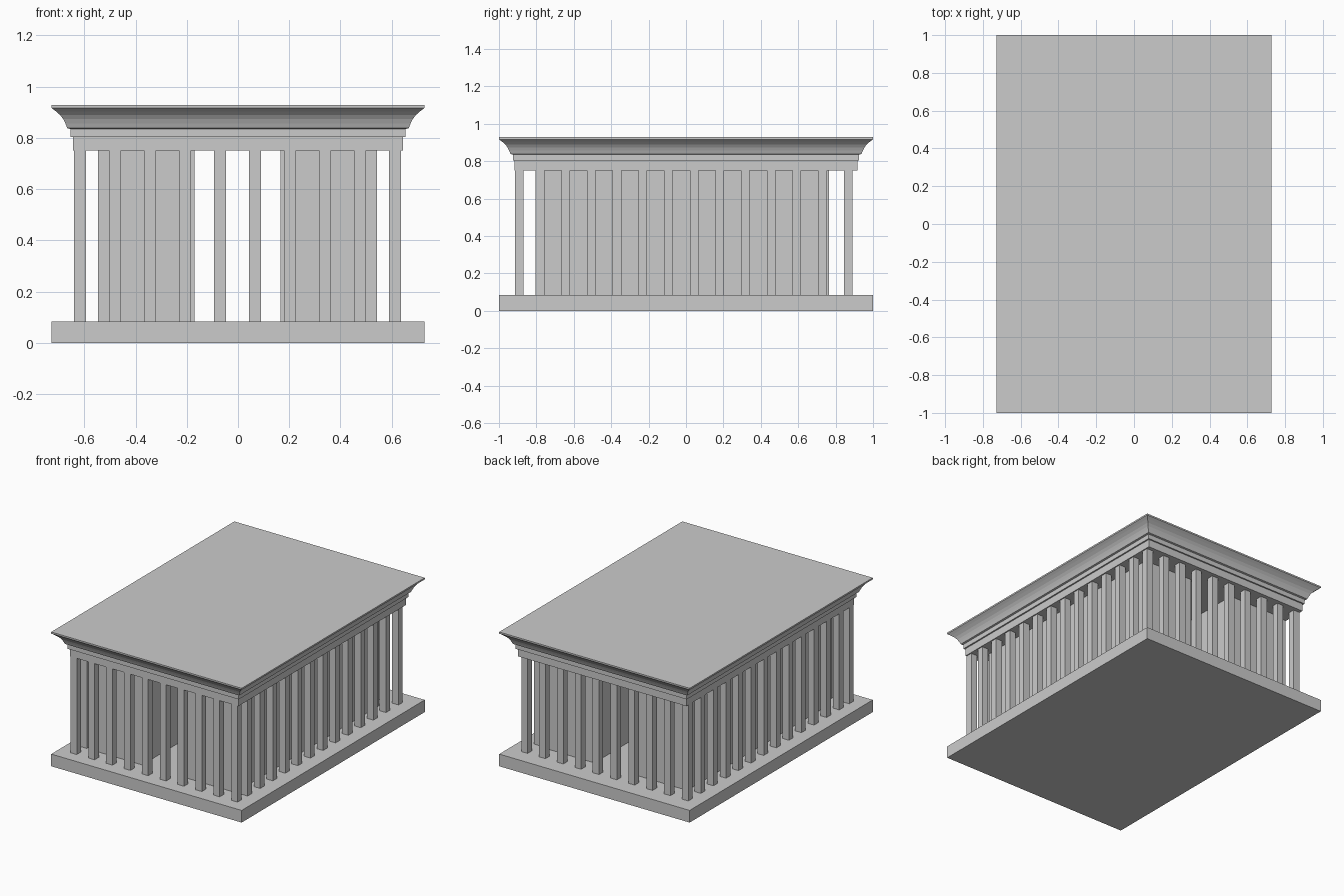
import bpy, bmesh

if "Cube" in bpy.data.objects:
    bpy.data.objects.remove(bpy.data.objects["Cube"])


def box(name, x0, x1, y0, y1, z0, z1):
    bm = bmesh.new()
    bmesh.ops.create_cube(bm, size=1)
    for v in bm.verts:
        v.co.x = x1 if v.co.x > 0 else x0
        v.co.y = y1 if v.co.y > 0 else y0
        v.co.z = z1 if v.co.z > 0 else z0
    return finish(bm, name)


def finish(bm, name):
    me = bpy.data.meshes.new(name)
    bmesh.ops.recalc_face_normals(bm, faces=bm.faces)
    bm.to_mesh(me)
    bm.free()
    ob = bpy.data.objects.new(name, me)
    bpy.context.collection.objects.link(ob)
    return ob


HX, HY = 0.728, 1.0
FLOOR, CAP = 0.084, 0.75


def stepped_slab(name, profile):
    """Stack rectangles given as (inset from the roof edge, height)."""
    bm = bmesh.new()
    rings = []
    for d, z in profile:
        x, y = HX - d, HY - d
        rings.append([bm.verts.new((sx * x, sy * y, z))
                      for sx, sy in ((-1, -1), (1, -1), (1, 1), (-1, 1))])
    for a, b in zip(rings, rings[1:]):
        for i in range(4):
            j = (i + 1) % 4
            bm.faces.new((a[i], a[j], b[j], b[i]))
    bm.faces.new(rings[0][::-1])
    bm.faces.new(rings[-1])
    return finish(bm, name)


# Base platform
box("platform", -HX, HX, -HY, HY, 0, FLOOR)

# Beams and flared cornice above the columns
stepped_slab("entablature", [
    (0.084, CAP), (0.084, 0.803), (0.074, 0.803), (0.074, 0.835),
    (0.062, 0.838), (0.059, 0.845), (0.054, 0.857), (0.046, 0.873),
    (0.034, 0.889), (0.017, 0.904), (0.0, 0.917), (0.0, 0.928)])

# Two inner chamber blocks with an open passage between them
box("left_chamber", -0.546, -0.169, -0.805, 0.765, FLOOR, CAP)
box("right_chamber", 0.165, 0.543, -0.805, 0.765, FLOOR, CAP)


def column(name, x, y):
    box(name, x - 0.024, x + 0.024, y - 0.023, y + 0.023, FLOOR, CAP)


# Front and back rows of square columns
Y_FRONT, Y_BACK = -0.891, 0.867
X_LEFT, X_STEP = -0.617, 0.1366
for i in range(10):
    column("front_column", X_LEFT + i * X_STEP, Y_FRONT)
    column("back_column", X_LEFT + i * X_STEP, Y_BACK)

# Side rows
for k in range(1, 13):
    y = Y_BACK - 0.1373 * k
    column("left_column", X_LEFT, y)
    column("right_column", X_LEFT + 9 * X_STEP, y)
